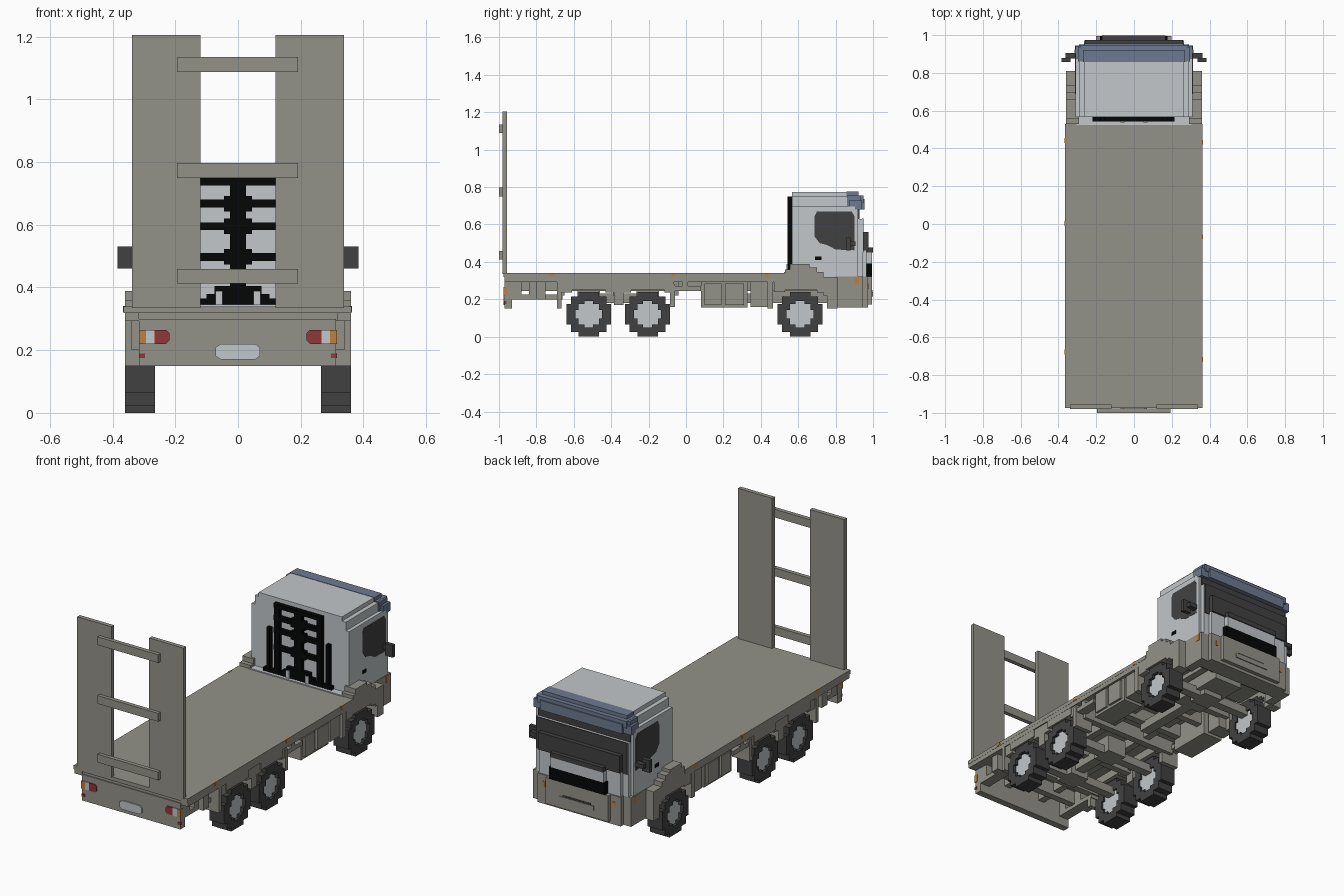
import bpy, bmesh
from mathutils import Vector

cube = bpy.data.objects.get("Cube")
if cube:
    bpy.data.objects.remove(cube, do_unlink=True)


def material(name, rgb):
    m = bpy.data.materials.new(name)
    m.use_nodes = True
    m.diffuse_color = (*rgb, 1)
    bsdf = next(n for n in m.node_tree.nodes if n.type == 'BSDF_PRINCIPLED')
    bsdf.inputs["Base Color"].default_value = (*rgb, 1)
    return m


BEIGE = material("beige grey", (0.296, 0.288, 0.248))
LIGHT = material("light grey", (0.54, 0.57, 0.59))
DARK = material("dark grey", (0.053, 0.053, 0.053))
BLACK = material("black", (0.0015, 0.0018, 0.0018))
BLUE = material("visor blue", (0.155, 0.195, 0.285))
RED = material("red", (0.285, 0.038, 0.04))
ORANGE = material("orange", (0.5, 0.22, 0.05))


def finish(name, bm, mat):
    bmesh.ops.recalc_face_normals(bm, faces=bm.faces)
    me = bpy.data.meshes.new(name)
    bm.to_mesh(me)
    bm.free()
    me.materials.append(mat)
    ob = bpy.data.objects.new(name, me)
    bpy.context.collection.objects.link(ob)
    return ob


def boxes(name, mat, *items, mirror=False):
    """One object from boxes (x0, x1, y0, y1, z0, z1), optionally mirrored in x."""
    bm = bmesh.new()
    items = list(items)
    if mirror:
        items += [(-b, -a, *rest) for a, b, *rest in items]
    for x0, x1, y0, y1, z0, z1 in items:
        vs = bmesh.ops.create_cube(bm, size=1)["verts"]
        for v in vs:
            v.co = Vector(((x0 + x1) / 2 + v.co.x * (x1 - x0),
                           (y0 + y1) / 2 + v.co.y * (y1 - y0),
                           (z0 + z1) / 2 + v.co.z * (z1 - z0)))
    return finish(name, bm, mat)


def prism(name, mat, pts, axis, a, b, mirror=False):
    """Extrude a profile along x (points are y, z) or y (points are x, z)."""
    bm = bmesh.new()
    for s in ((1, -1) if mirror else (1,)):
        if axis == 'x':
            co, step = [(s * a, p, q) for p, q in pts], (s * (b - a), 0, 0)
        else:
            co, step = [(s * p, a, q) for p, q in pts], (0, b - a, 0)
        f = bm.faces.new([bm.verts.new(c) for c in co])
        r = bmesh.ops.extrude_face_region(bm, geom=[f], use_keep_orig=True)
        bmesh.ops.translate(bm, vec=step,
                            verts=[g for g in r["geom"] if isinstance(g, bmesh.types.BMVert)])
    return finish(name, bm, mat)


# Flat bed
boxes("deck", BEIGE, (-0.365, 0.362, -0.975, 0.53, 0.318, 0.34),
      (-0.34, 0.34, -0.965, 0.53, 0.295, 0.318))
boxes("deck_side_rail", BEIGE, (0.315, 0.361, -0.97, 0.55, 0.293, 0.318), mirror=True)
boxes("side_markers", ORANGE, *[(0.355, 0.364, y, y + 0.025, 0.322, 0.341) for y in (0.42, -0.08, -0.73)],
      *[(-0.367, -0.358, y, y + 0.025, 0.322, 0.341) for y in (0.43, -0.01, -0.69)])

# Loading ramps with their cross bars
boxes("ramp", BEIGE, (0.12, 0.338, -0.98, -0.956, 0.335, 1.205), mirror=True)
boxes("ramp_cross_bars", BEIGE, *[(-0.195, 0.192, -1.0, -0.976, z, z + 0.047) for z in (0.412, 0.75, 1.088)])

# Rear bumper, lamps and plate
boxes("rear_bumper", BEIGE, (-0.315, 0.312, -0.97, -0.93, 0.15, 0.3))
lamp = [(0.218, 0.232), (0.23, 0.22), (0.267, 0.22), (0.267, 0.265), (0.23, 0.265), (0.218, 0.253)]
prism("rear_red_lamp", RED, lamp, 'y', -0.975, -0.968, mirror=True)
boxes("rear_white_lamp", LIGHT, (0.267, 0.293, -0.975, -0.968, 0.22, 0.265), mirror=True)
boxes("rear_orange_lamp", ORANGE, (0.293, 0.316, -0.975, -0.955, 0.22, 0.265), mirror=True)
boxes("rear_reflector", RED, (0.297, 0.316, -0.974, -0.96, 0.175, 0.19), mirror=True)
plate = [(-0.072, 0.182), (-0.055, 0.17), (0.055, 0.17), (0.07, 0.182),
         (0.07, 0.208), (0.055, 0.22), (-0.055, 0.22), (-0.072, 0.208)]
prism("rear_plate", LIGHT, plate, 'y', -0.976, -0.969)

# Wheels: stepped tyre ring around a recessed, stepped hub
U = 0.024
WHEELS = {"rear": -0.52, "middle": -0.205, "front": 0.61}
ring = []
for s in (1, -1):
    for y0, y1, z0, z1 in ((-2.3, 2.3, 4, 5), (-4, 4, 3, 4)):
        z = sorted((s * z0, s * z1))
        ring += [(y0, y1, *z), (*z, y0, y1)]
    for t in (1, -1):
        for a, b in ((1, 2.3), (2.3, 1)):
            ring.append((*sorted((s * a, s * 3)), *sorted((t * b, t * 3))))
hub = [(-3, 3, -1, 1), (-1, 1, -3, 3), (-2.3, 2.3, -2.3, 2.3)]
for label, yc in WHEELS.items():
    def place(rects, x0, x1):
        return [(x0, x1, yc + a * U, yc + b * U, 0.12 + c * U, 0.12 + d * U) for a, b, c, d in rects]
    boxes(label + "_tyres", DARK, *place(ring, 0.265, 0.36), mirror=True)
    boxes(label + "_hubs", LIGHT, *place(hub, 0.275, 0.342), mirror=True)
    boxes(label + "_axle", BEIGE, (-0.28, 0.28, yc - 0.025, yc + 0.025, 0.152, 0.2),
          (-0.06, 0.06, yc - 0.06, yc + 0.06, 0.152, 0.25))

# Mudguards and flaps around the rear wheels
for label in ("rear", "middle"):
    yc = WHEELS[label]
    boxes(label + "_mudguard", BEIGE, (0.25, 0.36, yc - 0.1, yc + 0.1, 0.25, 0.3),
          (0.25, 0.355, yc - 0.15, yc - 0.09, 0.235, 0.3),
          (0.25, 0.355, yc + 0.09, yc + 0.14, 0.235, 0.3), mirror=True)
boxes("mud_flaps", BEIGE, (0.25, 0.361, -0.69, -0.665, 0.15, 0.3),
      (0.25, 0.361, -0.085, -0.06, 0.16, 0.28), mirror=True)

# Stepped front wheel arch
steps = [(0.53, 0.56, 0.25, 0.36), (0.555, 0.66, 0.25, 0.388), (0.66, 0.70, 0.25, 0.37),
         (0.70, 0.735, 0.235, 0.345), (0.735, 0.81, 0.22, 0.318), (0.755, 0.81, 0.15, 0.29),
         (0.47, 0.53, 0.24, 0.31), (0.435, 0.465, 0.15, 0.3)]
boxes("front_wheel_arch", BEIGE, *[(0.29, 0.361, *s) for s in steps], mirror=True)

# Chassis frame and underbody equipment
boxes("chassis_rail", BEIGE, (0.1, 0.14, -0.94, 0.9, 0.245, 0.3), mirror=True)
boxes("cross_members", BEIGE, *[(-0.31, 0.31, y, y + 0.04, 0.22, 0.3)
      for y in (-0.84, -0.69, -0.39, -0.08, 0.09, 0.27, 0.42, 0.78)])
boxes("rear_side_rail", BEIGE, (0.25, 0.31, -0.94, -0.66, 0.2, 0.225),
      (0.25, 0.31, -0.94, -0.88, 0.2, 0.3), (0.25, 0.34, -0.8, -0.75, 0.2, 0.3), mirror=True)
boxes("side_tank", BEIGE, (0.22, 0.345, 0.08, 0.33, 0.155, 0.3), (0.24, 0.358, 0.1, 0.19, 0.17, 0.285),
      (0.24, 0.358, 0.21, 0.31, 0.17, 0.285), (0.24, 0.345, 0.345, 0.435, 0.16, 0.3), mirror=True)
boxes("side_bars", BEIGE, (0.3, 0.355, -0.06, 0.08, 0.245, 0.27), (0.3, 0.355, -0.02, 0.01, 0.26, 0.3),
      (0.27, 0.355, -0.385, -0.335, 0.17, 0.3), mirror=True)
boxes("drive_shaft", BEIGE, (-0.03, 0.03, -0.55, -0.15, 0.18, 0.23), (-0.03, 0.03, 0.09, 0.5, 0.18, 0.23),
      (-0.09, 0.09, 0.45, 0.8, 0.18, 0.3))

# Cab shell with stepped roof edges
boxes("cab", LIGHT, (-0.31, 0.31, 0.567, 0.92, 0.32, 0.70), (-0.29, 0.29, 0.567, 0.92, 0.69, 0.75),
      (-0.265, 0.265, 0.567, 0.90, 0.74, 0.774), (-0.295, 0.295, 0.92, 0.945, 0.32, 0.63),
      (-0.305, 0.305, 0.525, 0.567, 0.30, 0.346))
boxes("cab_floor", BEIGE, (-0.3, 0.3, 0.55, 0.9, 0.27, 0.322))
window = [(0.70, 0.67), (0.885, 0.67), (0.90, 0.645), (0.90, 0.462), (0.80, 0.466),
          (0.755, 0.49), (0.715, 0.50), (0.688, 0.535), (0.688, 0.645)]
prism("side_window", DARK, window, 'x', 0.306, 0.3115, mirror=True)
boxes("door_handle", BLACK, (0.305, 0.3125, 0.69, 0.725, 0.41, 0.43), mirror=True)
boxes("mirror", DARK, (0.335, 0.385, 0.857, 0.88, 0.46, 0.53),
      (0.30, 0.362, 0.875, 0.905, 0.485, 0.51), mirror=True)

# Sun visor wrapping round the roof corners
boxes("sun_visor", BLUE, (-0.27, 0.27, 0.858, 0.922, 0.735, 0.776),
      (-0.285, 0.285, 0.86, 0.948, 0.715, 0.755), (-0.262, 0.262, 0.90, 0.955, 0.68, 0.735))
boxes("sun_visor_corner", BLUE, (0.255, 0.297, 0.86, 0.935, 0.70, 0.754),
      (0.255, 0.311, 0.903, 0.942, 0.68, 0.73), (0.29, 0.311, 0.875, 0.92, 0.697, 0.73), mirror=True)

# Windscreen, lower screen bulge and grille
boxes("windscreen", DARK, (-0.295, 0.295, 0.918, 0.927, 0.62, 0.685), (-0.29, 0.29, 0.942, 0.95, 0.45, 0.632))
boxes("screen_bulge", DARK, (-0.26, 0.26, 0.945, 0.975, 0.46, 0.56), (-0.17, 0.167, 0.965, 0.999, 0.45, 0.478))
boxes("nose_panel", LIGHT, (-0.26, 0.26, 0.94, 0.965, 0.32, 0.46), (-0.17, 0.167, 0.96, 0.994, 0.39, 0.45))
boxes("grille", BLACK, (-0.18, 0.178, 0.955, 0.994, 0.32, 0.39))

# Front bumper with side cheeks, step, slot and indicators
boxes("front_bumper", BEIGE, (-0.312, 0.312, 0.87, 0.945, 0.155, 0.322),
      (-0.265, 0.265, 0.94, 0.972, 0.155, 0.322), (-0.2, 0.198, 0.96, 0.994, 0.172, 0.322),
      (-0.11, 0.11, 0.99, 0.999, 0.215, 0.24))
boxes("bumper_cheek", BEIGE, (0.26, 0.312, 0.8, 0.88, 0.155, 0.322), mirror=True)
boxes("bumper_slot", DARK, (-0.09, 0.09, 0.99, 0.996, 0.24, 0.25))
boxes("indicators", ORANGE, (0.3, 0.3145, 0.90, 0.925, 0.28, 0.32),
      (0.215, 0.232, 0.967, 0.975, 0.255, 0.285), mirror=True)

# Equipment rack on the back wall of the cab
boxes("rack_bars", BLACK, (-0.025, 0.025, 0.543, 0.569, 0.346, 0.75),
      *[(-0.155, 0.152, 0.543, 0.569, z, z + 0.025) for z in (0.725, 0.655, 0.583, 0.485)],
      *[(-0.045, 0.045, 0.543, 0.569, z - 0.012, z + 0.037) for z in (0.655, 0.583, 0.485)],
      (-0.22, 0.215, 0.543, 0.569, 0.34, 0.365), (-0.1, 0.1, 0.543, 0.569, 0.36, 0.38),
      (-0.075, 0.075, 0.543, 0.569, 0.37, 0.405))
boxes("rack_posts", BLACK, (0.12, 0.152, 0.543, 0.569, 0.346, 0.75),
      (0.178, 0.2, 0.543, 0.569, 0.346, 0.6), mirror=True)
boxes("rack_feet", LIGHT, (0.05, 0.072, 0.537, 0.545, 0.34, 0.388), mirror=True)
